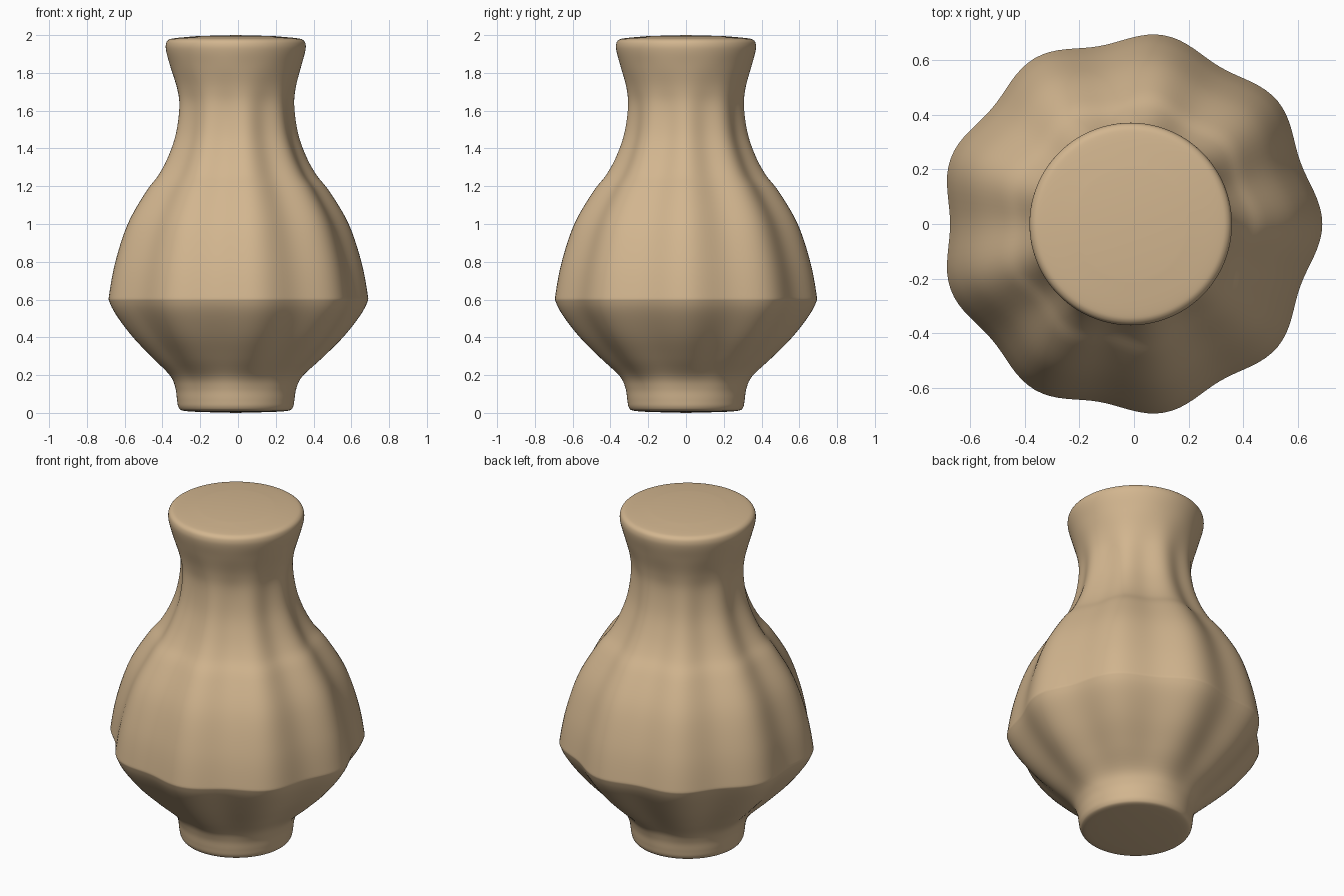
import bpy, bmesh, math
from mathutils import Vector

cube = bpy.data.objects.get("Cube")
if cube:
    bpy.data.objects.remove(cube, do_unlink=True)

# Plain clay colour
clay = bpy.data.materials.new("tan_clay")
clay.use_nodes = True
colour = (0.645, 0.465, 0.275, 1)
clay.diffuse_color = colour
clay.node_tree.nodes["Principled BSDF"].inputs["Base Color"].default_value = colour

LOBES, SIDES, STEPS = 9, 144, 5
AXIS_X = -0.012

# Outline from foot to rim: mean radius, height, lobe depth
profile = [Vector(p) for p in (
    (0.20, 0.005, 0), (0.28, 0.012, 0), (0.303, 0.03, 0), (0.311, 0.07, 0),
    (0.32, 0.13, 0.001), (0.35, 0.195, 0.004), (0.445, 0.29, 0.012),
    (0.55, 0.40, 0.018), (0.635, 0.51, 0.02), (0.676, 0.585, 0.02),
    (0.678, 0.63, 0.02), (0.645, 0.80, 0.02), (0.578, 1.0, 0.02),
    (0.48, 1.17, 0.018), (0.412, 1.26, 0.015), (0.36, 1.36, 0.012),
    (0.32, 1.48, 0.01), (0.303, 1.62, 0.007), (0.314, 1.72, 0.003),
    (0.345, 1.83, 0), (0.367, 1.91, 0), (0.37, 1.95, 0), (0.357, 1.974, 0),
    (0.32, 1.984, 0), (0.20, 1.995, 0))]


def smooth_path(points):
    """Catmull-Rom curve through the points."""
    ext = [points[0]] + points + [points[-1]]
    path = []
    for a, b, c, d in zip(ext, ext[1:], ext[2:], ext[3:]):
        for i in range(STEPS):
            t = i / STEPS
            path.append(0.5 * (2 * b + (c - a) * t + (2 * a - 5 * b + 4 * c - d) * t ** 2
                               + (3 * b - a - 3 * c + d) * t ** 3))
    return path + [points[-1]]


# Lobed body, skinned ring by ring
bm = bmesh.new()
rings = []
for radius, z, lobe in smooth_path(profile):
    ring = []
    for i in range(SIDES):
        a = math.tau * i / SIDES
        r = radius + lobe * math.cos(LOBES * a)
        ring.append(bm.verts.new((AXIS_X + r * math.cos(a), r * math.sin(a), z)))
    rings.append(ring)
for low, high in zip(rings, rings[1:]):
    for i in range(SIDES):
        j = (i + 1) % SIDES
        bm.faces.new((low[i], low[j], high[j], high[i]))

# Gently domed lid and base
for ring, z in ((rings[0], 0), (rings[-1], 2)):
    tip = bm.verts.new((AXIS_X, 0, z))
    for i in range(SIDES):
        bm.faces.new((ring[i], ring[(i + 1) % SIDES], tip))
bmesh.ops.recalc_face_normals(bm, faces=bm.faces)
for face in bm.faces:
    face.smooth = True

mesh = bpy.data.meshes.new("vase")
bm.to_mesh(mesh)
bm.free()
mesh.materials.append(clay)
vase = bpy.data.objects.new("vase", mesh)
bpy.context.collection.objects.link(vase)
